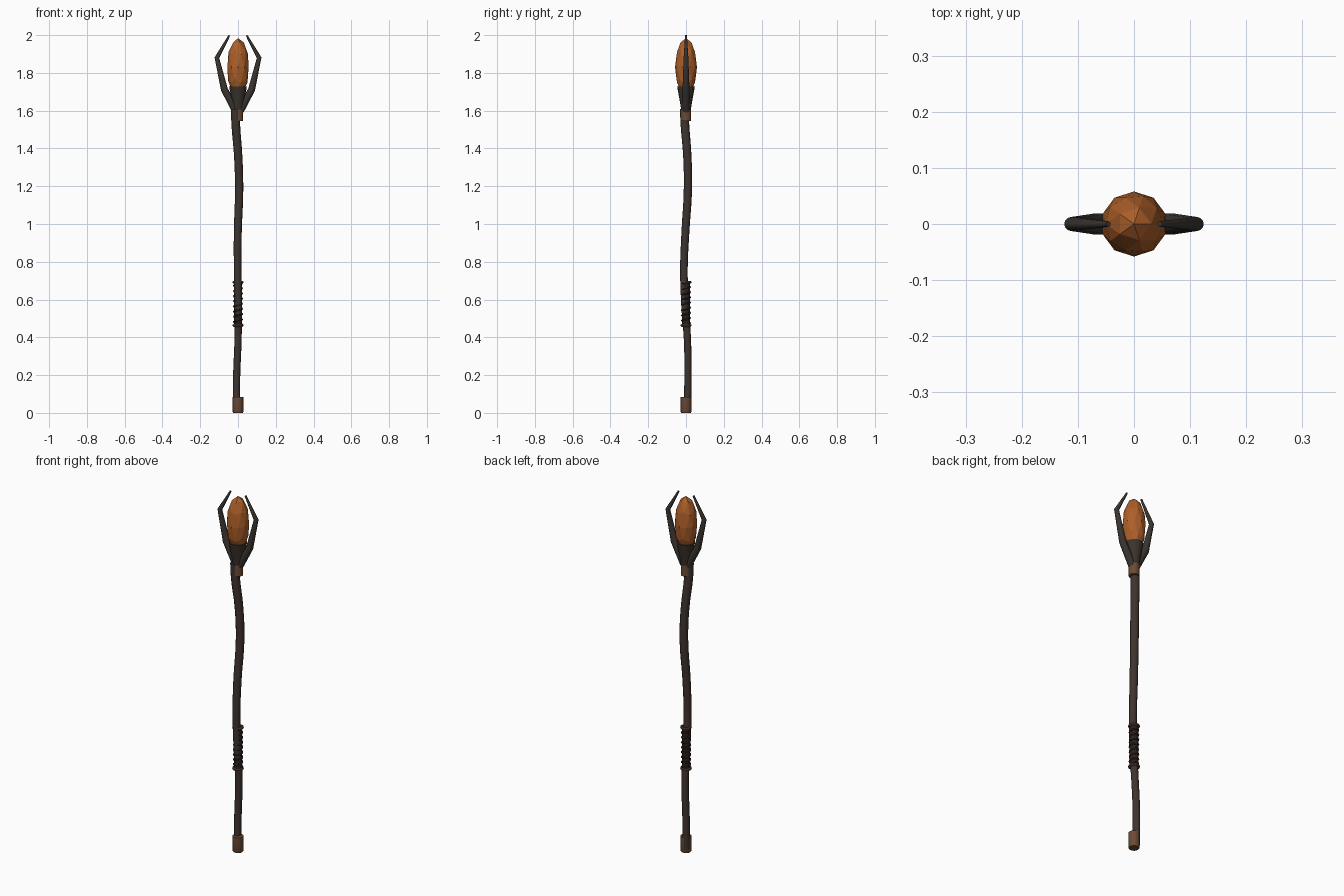
import bpy, bmesh, math

if "Cube" in bpy.data.objects:
    bpy.data.objects.remove(bpy.data.objects["Cube"])


def material(name, rgb):
    m = bpy.data.materials.new(name)
    m.diffuse_color = (*rgb, 1)
    m.use_nodes = True
    m.node_tree.nodes["Principled BSDF"].inputs["Base Color"].default_value = m.diffuse_color
    return m


WOOD = material("dark wood", (0.050, 0.034, 0.027))
CLAW = material("charcoal wood", (0.042, 0.034, 0.028))
COPPER = material("copper", (0.155, 0.070, 0.034))
LEATHER = material("dark leather", (0.024, 0.015, 0.012))
AMBER = material("amber crystal", (0.42, 0.115, 0.022))


def finish(obj, name, mat, smooth=True):
    obj.name = name
    obj.data.materials.clear()
    obj.data.materials.append(mat)
    bpy.ops.object.select_all(action='DESELECT')
    obj.select_set(True)
    bpy.context.view_layer.objects.active = obj
    if smooth:
        bpy.ops.object.shade_smooth_by_angle(angle=math.radians(35))
    return obj


def tube(name, pts, mat, kind='POLY', sides_res=4, steps=4):
    """Round tube through (x, y, z, radius) points."""
    cu = bpy.data.curves.new(name, 'CURVE')
    cu.dimensions = '3D'
    cu.bevel_depth = 1.0
    cu.bevel_resolution = sides_res
    cu.use_fill_caps = True
    cu.resolution_u = steps
    sp = cu.splines.new(kind)
    if kind == 'BEZIER':
        sp.bezier_points.add(len(pts) - 1)
        for p, (x, y, z, r) in zip(sp.bezier_points, pts):
            p.co, p.radius = (x, y, z), r
            p.handle_left_type = p.handle_right_type = 'AUTO'
    else:
        sp.points.add(len(pts) - 1)
        for p, (x, y, z, r) in zip(sp.points, pts):
            p.co, p.radius = (x, y, z, 1), r
    obj = bpy.data.objects.new(name, cu)
    bpy.context.collection.objects.link(obj)
    bpy.ops.object.select_all(action='DESELECT')
    obj.select_set(True)
    bpy.context.view_layer.objects.active = obj
    bpy.ops.object.convert(target='MESH')
    return finish(bpy.context.view_layer.objects.active, name, mat)


def lathe(name, profile, mat, sides=16):
    """Closed solid turned about the z axis from (radius, z) points."""
    bm = bmesh.new()
    rings = []
    for r, z in profile:
        rings.append([bm.verts.new((r * math.cos(a), r * math.sin(a), z))
                      for a in (2 * math.pi * i / sides for i in range(sides))])
    for lo, hi in zip(rings, rings[1:]):
        for i in range(sides):
            j = (i + 1) % sides
            bm.faces.new((lo[i], lo[j], hi[j], hi[i]))
    bm.faces.new(rings[0][::-1])
    bm.faces.new(rings[-1])
    me = bpy.data.meshes.new(name)
    bm.to_mesh(me)
    bm.free()
    obj = bpy.data.objects.new(name, me)
    bpy.context.collection.objects.link(obj)
    return finish(obj, name, mat)


# gently crooked shaft
tube("shaft", [(-.008, .008, .02, .019), (-.007, .010, .20, .019),
               (.000, .008, .38, .019), (.001, -.004, .55, .020),
               (-.002, -.011, .76, .020), (-.001, -.003, .96, .021),
               (.006, .010, 1.18, .022), (.001, .007, 1.36, .022),
               (-.012, -.006, 1.53, .023), (-.014, -.009, 1.61, .023)],
     WOOD, 'BEZIER')

# copper fittings
lathe("foot_cap", [(.026, 0), (.028, .004), (.028, .085)], COPPER)
lathe("top_collar", [(.027, 1.545), (.027, 1.607)], COPPER)
for tag, z in (("lower", .463), ("upper", .692)):
    bpy.ops.mesh.primitive_torus_add(major_radius=.0225, minor_radius=.007,
                                     major_segments=20, minor_segments=8,
                                     location=(0, 0, z))
    finish(bpy.context.object, tag + "_grip_ring", COPPER)

# leather grip with a spiral cord
lathe("grip_core", [(.0215, .463), (.0215, .692)], LEATHER)
turns, n = 8, 16
cord = []
for i in range(turns * n + 1):
    a = 2 * math.pi * i / n
    cord.append((.0205 * math.cos(a), .0205 * math.sin(a),
                 .468 + .219 * i / (turns * n), .006))
tube("grip_cord", cord, LEATHER, sides_res=1)

# cup that holds the crystal
lathe("crystal_cup", [(.024, 1.595), (.032, 1.645), (.040, 1.69), (.047, 1.728)],
      CLAW)

# pair of claws around the crystal
for tag, s in (("left", -1), ("right", 1)):
    tube(tag + "_claw", [(s * .012, 0, 1.60, .020), (s * .072, 0, 1.712, .0185),
                         (s * .112, 0, 1.88, .0125), (s * .046, 0, 1.998, .005)],
         CLAW)

# faceted crystal
bpy.ops.mesh.primitive_ico_sphere_add(subdivisions=2, radius=1, location=(0, 0, 1.83))
crystal = bpy.context.object
crystal.scale = (.059, .058, .154)
bpy.ops.object.transform_apply(location=False, rotation=False, scale=True)
finish(crystal, "crystal", AMBER, smooth=False)
